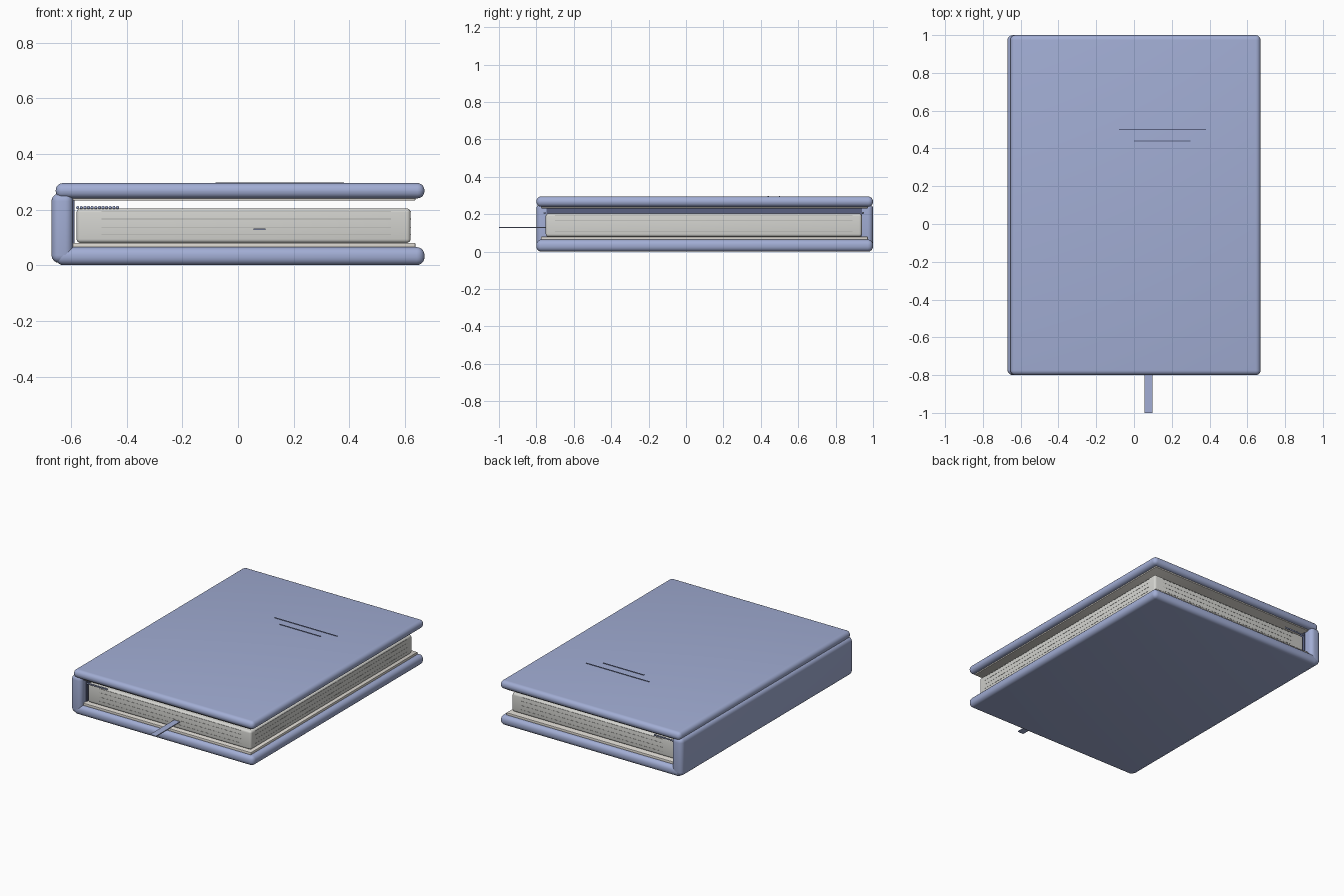
import bpy, bmesh, math
from mathutils import Vector

default = bpy.data.objects.get("Cube")
if default:
    bpy.data.objects.remove(default, do_unlink=True)


def material(name, rgb):
    m = bpy.data.materials.new(name)
    m.use_nodes = True
    colour = (*rgb, 1)
    m.diffuse_color = colour
    m.node_tree.nodes["Principled BSDF"].inputs["Base Color"].default_value = colour
    return m


BLUE = material("cloth blue", (0.36, 0.42, 0.66))
PAPER = material("page grey", (0.66, 0.66, 0.63))
LINING = material("endpaper cream", (0.72, 0.69, 0.64))
EDGE = material("page line grey", (0.42, 0.42, 0.40))
DARK = material("dark blue", (0.10, 0.12, 0.22))


def finish(name, bm, mat):
    mesh = bpy.data.meshes.new(name)
    bm.to_mesh(mesh)
    bm.free()
    mesh.materials.append(mat)
    obj = bpy.data.objects.new(name, mesh)
    bpy.context.collection.objects.link(obj)
    bpy.ops.object.select_all(action='DESELECT')
    obj.select_set(True)
    bpy.context.view_layer.objects.active = obj
    bpy.ops.object.shade_smooth_by_angle(angle=math.radians(35))
    return obj


def box(name, mat, x, y, z, radius=0, segments=5):
    """Box from (min, max) ranges with optional rounded edges."""
    bm = bmesh.new()
    bmesh.ops.create_cube(bm, size=1)
    for v in bm.verts:
        v.co = Vector([r[0] if c < 0 else r[1] for c, r in zip(v.co, (x, y, z))])
    if radius:
        bmesh.ops.bevel(bm, geom=bm.edges[:], offset=radius, segments=segments,
                        profile=0.5, affect='EDGES')
    return finish(name, bm, mat)


# Padded covers and spine
length = (-0.80, 1.0)
box("back_cover", BLUE, (-0.655, 0.67), length, (0, 0.065), 0.028)
box("front_cover", BLUE, (-0.655, 0.67), length, (0.24, 0.295), 0.026)
box("spine", BLUE, (-0.67, -0.592), length, (0.008, 0.258), 0.028)

# Endpapers and the lining inside the spine
lined = (-0.775, 0.972)
box("lower_endpaper", LINING, (-0.60, 0.637), lined, (0.06, 0.08), 0.003, 2)
box("upper_endpaper", LINING, (-0.60, 0.637), lined, (0.232, 0.245), 0.003, 2)
box("spine_lining", DARK, (-0.595, -0.587), (-0.745, 0.94), (0.075, 0.235))

# Page block with fine lines along its open edges
front, back, fore = -0.75, 0.94, 0.62
box("page_block", PAPER, (-0.58, fore), (front, back), (0.08, 0.204), 0.014, 4)
for i, z in enumerate((0.109, 0.137, 0.166, 0.192)):
    height = (z - 0.001, z + 0.001)
    for end, y in (("front", front), ("rear", back)):
        box(f"{end}_page_line_{i}", EDGE, (-0.49, 0.55), (y - 0.001, y + 0.001), height)
    box(f"fore_edge_page_line_{i}", EDGE, (fore - 0.001, fore + 0.001),
        (-0.70, 0.89), height)

# Stitched headbands beside the spine at both ends
for end, y in (("front", front - 0.006), ("rear", back + 0.006)):
    bm = bmesh.new()
    for i in range(12):
        ret = bmesh.ops.create_uvsphere(bm, u_segments=10, v_segments=6, radius=0.006)
        bmesh.ops.translate(bm, verts=ret["verts"], vec=(-0.576 + i * 0.013, y, 0.207))
    finish(f"{end}_headband", bm, BLUE)

# Ribbon marker
box("ribbon_marker", BLUE, (0.056, 0.099), (-1.0, -0.70), (0.126, 0.132))

# Thin decorative rules on the front cover
for name, x, y in (("long_cover_rule", (-0.08, 0.38), 0.50),
                   ("short_cover_rule", (0.0, 0.30), 0.44)):
    box(name, DARK, x, (y - 0.003, y + 0.003), (0.292, 0.298))
